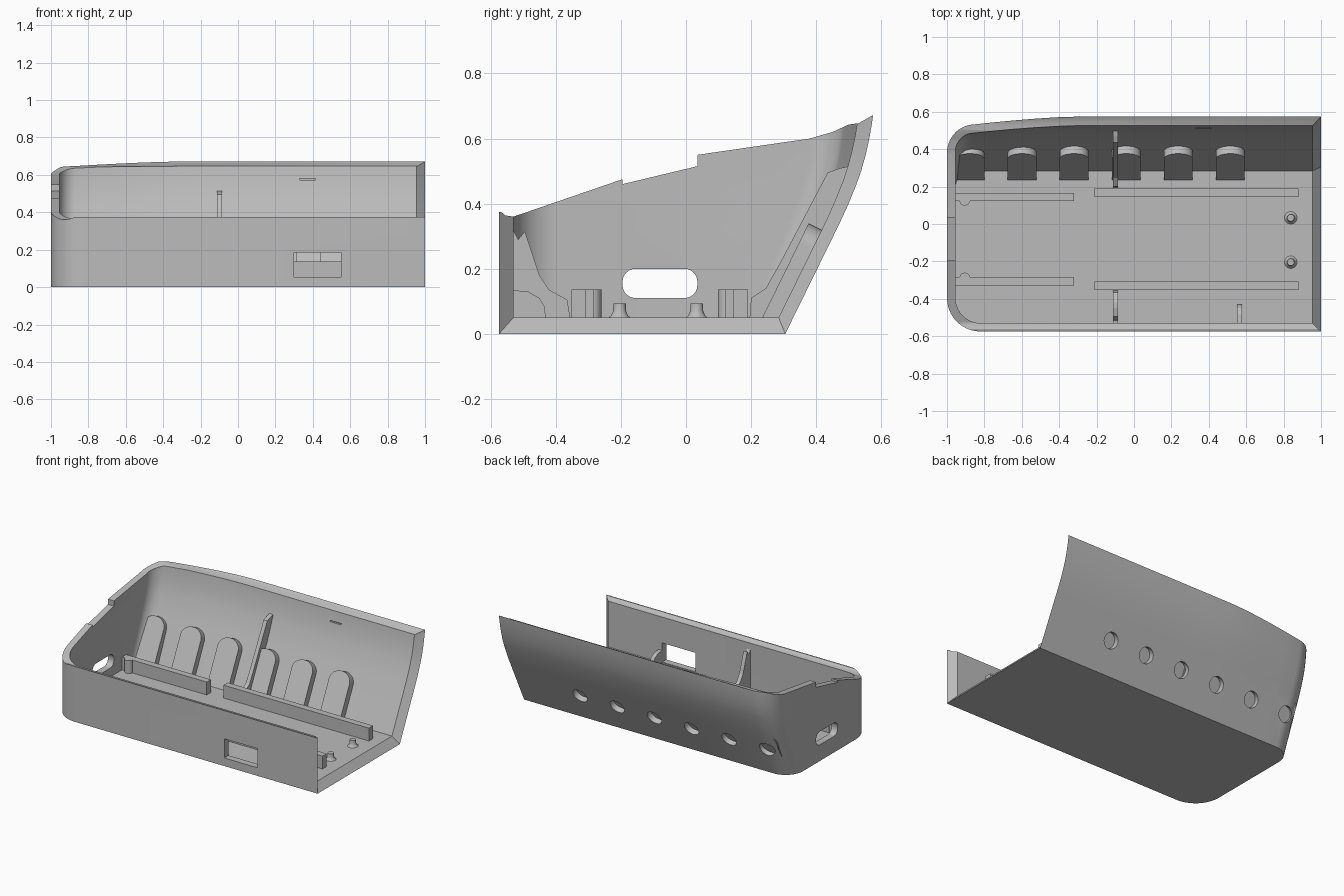
import bpy, bmesh, math
from mathutils import Vector

cube = bpy.data.objects.get("Cube")
if cube:
    bpy.data.objects.remove(cube, do_unlink=True)

grey = bpy.data.materials.new("plain_grey")
grey.use_nodes = True
COL = (0.5, 0.5, 0.5, 1)
grey.diffuse_color = COL
grey.node_tree.nodes["Principled BSDF"].inputs["Base Color"].default_value = COL

X, Y, Z = Vector((1, 0, 0)), Vector((0, 1, 0)), Vector((0, 0, 1))
WALL = 0.045
FLOOR = 0.05


def finish(name, bm):
    bmesh.ops.recalc_face_normals(bm, faces=bm.faces)
    me = bpy.data.meshes.new(name)
    bm.to_mesh(me)
    bm.free()
    ob = bpy.data.objects.new(name, me)
    bpy.context.collection.objects.link(ob)
    me.materials.append(grey)
    return ob


def prism(name, pts, origin, u, v, push):
    """Extrude a flat outline, drawn on axes u and v, along push."""
    bm = bmesh.new()
    o = Vector(origin)
    face = bm.faces.new([bm.verts.new(o + u * a + v * b) for a, b in pts])
    ext = bmesh.ops.extrude_face_region(bm, geom=[face])
    moved = [e for e in ext["geom"] if isinstance(e, bmesh.types.BMVert)]
    bmesh.ops.translate(bm, verts=moved, vec=push)
    return finish(name, bm)


def box(name, x0, x1, y0, y1, z0, z1):
    return prism(name, [(x0, y0), (x1, y0), (x1, y1), (x0, y1)],
                 (0, 0, z0), X, Y, Z * (z1 - z0))


def arc(cx, cy, r, a0, a1, n=10):
    return [(cx + r * math.cos(math.radians(a0 + (a1 - a0) * i / n)),
             cy + r * math.sin(math.radians(a0 + (a1 - a0) * i / n)))
            for i in range(n + 1)]


def smooth(ob, angle=35):
    bpy.ops.object.select_all(action="DESELECT")
    ob.select_set(True)
    bpy.context.view_layer.objects.active = ob
    bpy.ops.object.shade_smooth_by_angle(angle=math.radians(angle))


def cut(ob, cutter):
    mod = ob.modifiers.new("cut", "BOOLEAN")
    mod.operation, mod.solver, mod.object = "DIFFERENCE", "EXACT", cutter
    bpy.context.view_layer.objects.active = ob
    bpy.ops.object.modifier_apply(modifier=mod.name)
    bpy.data.objects.remove(cutter, do_unlink=True)


# Shell: horizontal outlines stacked up the leaning back wall
BACK = [(0, .305), (.285, .445), (.34, .472), (.39, .495), (.455, .522),
        (.50, .538), (.55, .552), (.60, .563), (.64, .57), (.675, .575), (.72, .578)]


def back_y(z):
    for (z0, y0), (z1, y1) in zip(BACK, BACK[1:]):
        if z <= z1:
            return y0 + (y1 - y0) * (z - z0) / (z1 - z0)
    return BACK[-1][1]


def outline(z, t):
    yb, rb, rf = back_y(z) - t, 0.13 - t, 0.18 - t
    end = 1 - t
    back = [(end + (-1 + t + rb - end) * i / 16, yb) for i in range(16)]
    back += arc(-1 + t + rb, yb - rb, rb, 90, 180)
    back = [(x, y - 0.055 * max(0, (-0.3 - x) / 0.7) ** 1.5 * z / 0.65) for x, y in back]
    front = arc(-1 + t + rf, -0.575 + t + rf, rf, 180, 270)
    return [(x, y, z) for x, y in back + front + [(end, -0.575 + t)]]


bm = bmesh.new()
outer, inner = [], []
for z, _ in BACK:
    zi = FLOOR + z * (0.72 - FLOOR) / 0.72
    outer.append([bm.verts.new(p) for p in outline(z, 0)])
    inner.append([bm.verts.new(p) for p in outline(zi, WALL)])
last = len(outer[0]) - 1
for k in range(len(BACK) - 1):
    for rings in (outer, inner):
        for i in range(last):
            bm.faces.new((rings[k][i], rings[k][i + 1], rings[k + 1][i + 1], rings[k + 1][i]))
    for i in (0, last):
        bm.faces.new((outer[k][i], outer[k + 1][i], inner[k + 1][i], inner[k][i]))
for i in range(last):
    bm.faces.new((outer[-1][i], outer[-1][i + 1], inner[-1][i + 1], inner[-1][i]))
bm.faces.new(outer[0])
bm.faces.new(inner[0])
bm.faces.new((outer[0][0], outer[0][last], inner[0][last], inner[0][0]))
shell = finish("tray_shell", bm)

# Stepped rim
rim = [(-.7, .375), (-.568, .375), (-.555, .364), (-.53, .36), (-.195, .475), (-.195, .46),
       (.035, .515), (.035, .55), (.38, .6), (.45, .62), (.5, .643), (.53, .647),
       (.575, .672), (.7, .68), (.7, 1), (-.7, 1)]
cut(shell, prism("rim_cutter", rim, (-1.2, 0, 0), Y, Z, X * 2.4))

# Front window, rounded end port and thin slot in the back wall
cut(shell, box("window_cutter", .3, .55, -.7, -.5, .055, .185))
port = (arc(-.005, .16, .04, 0, 90, 6) + arc(-.155, .16, .04, 90, 180, 6)
        + arc(-.155, .15, .04, 180, 270, 6) + arc(-.005, .15, .04, 270, 360, 6))
cut(shell, prism("port_cutter", port, (-1.1, 0, 0), Y, Z, X * .2))
cut(shell, box("slot_cutter", .33, .415, .4, .525, .572, .58))

# Arched pads inside the back wall, each backing a round hole
UP = Vector((0, .14, .285)).normalized()
IN = Vector((0, -UP.z, UP.y))
for i in range(6):
    cx = -.877 + i * .2784
    hole = arc(0, 0, .052, 0, 345, 23)
    cut(shell, prism("hole_cutter", hole, Vector((cx, back_y(.19), .19)) - IN * .05,
                     X, UP, IN * .12))
    base = Vector((cx, back_y(FLOOR) - WALL, FLOOR)) - IN * .003
    arch = [(-.077, -.02), (.077, -.02)]
    arch += [(x, y * .85) for x, y in arc(0, .235, .077, 0, 180, 16)]
    pad = prism("arched_pad", [(x, y + (.035 if y > .1 else 0)) for x, y in arch],
                base, X, UP, IN * .048)
    smooth(pad)
smooth(shell)

# Rails on the floor, mirrored about their own centre line
MID = -.081
for side in (1, -1):
    def rail(name, x0, x1, d0, d1):
        a, b = sorted((MID + side * d0, MID + side * d1))
        box(name, x0, x1, a, b, FLOOR - .005, .137)
    rail("short_rail", -.958, -.32, .203, .248)
    rail("long_rail", -.21, .88, .226, .271)
    bump = prism("rail_post", arc(-.905, MID + side * .207, .028, 0, 345, 23),
                 (0, 0, FLOOR - .005), X, Y, Z * .092)
    smooth(bump)

# Stiffening ribs
front_rib = [(-.54, .045), (-.54, .335), (-.515, .29), (-.495, .315), (-.47, .24),
             (-.45, .18), (-.42, .135), (-.365, .105), (-.355, .045)]
back_rib = [(.195, .045), (.2, .11), (.245, .14), (.29, .22), (.435, .495), (.47, .508),
            (.5, .515), (.51, .53), (.51, .51), (.475, .42), (.31, .08), (.295, .045)]
gusset = [(-.54, .045), (-.54, .135), (-.485, .13), (-.45, .11), (-.435, .085), (-.43, .045)]
for name, pts, x in (("front_rib", front_rib, -.112), ("back_rib", back_rib, -.112),
                     ("window_gusset", gusset, .55)):
    prism(name, pts, (x, 0, 0), Y, Z, X * .027)

# Flared locating pegs
for y in (.033, -.204):
    bm = bmesh.new()
    rings = []
    for r, z in ((.036, .048), (.026, .056), (.02, .07), (.019, .093)):
        rings.append([bm.verts.new((px, py, z)) for px, py in arc(.838, y, r, 0, 345, 23)])
    for lo, hi in zip(rings, rings[1:]):
        for i in range(24):
            j = (i + 1) % 24
            bm.faces.new((lo[i], lo[j], hi[j], hi[i]))
    bm.faces.new(rings[0])
    bm.faces.new(rings[-1])
    smooth(finish("locating_peg", bm))
